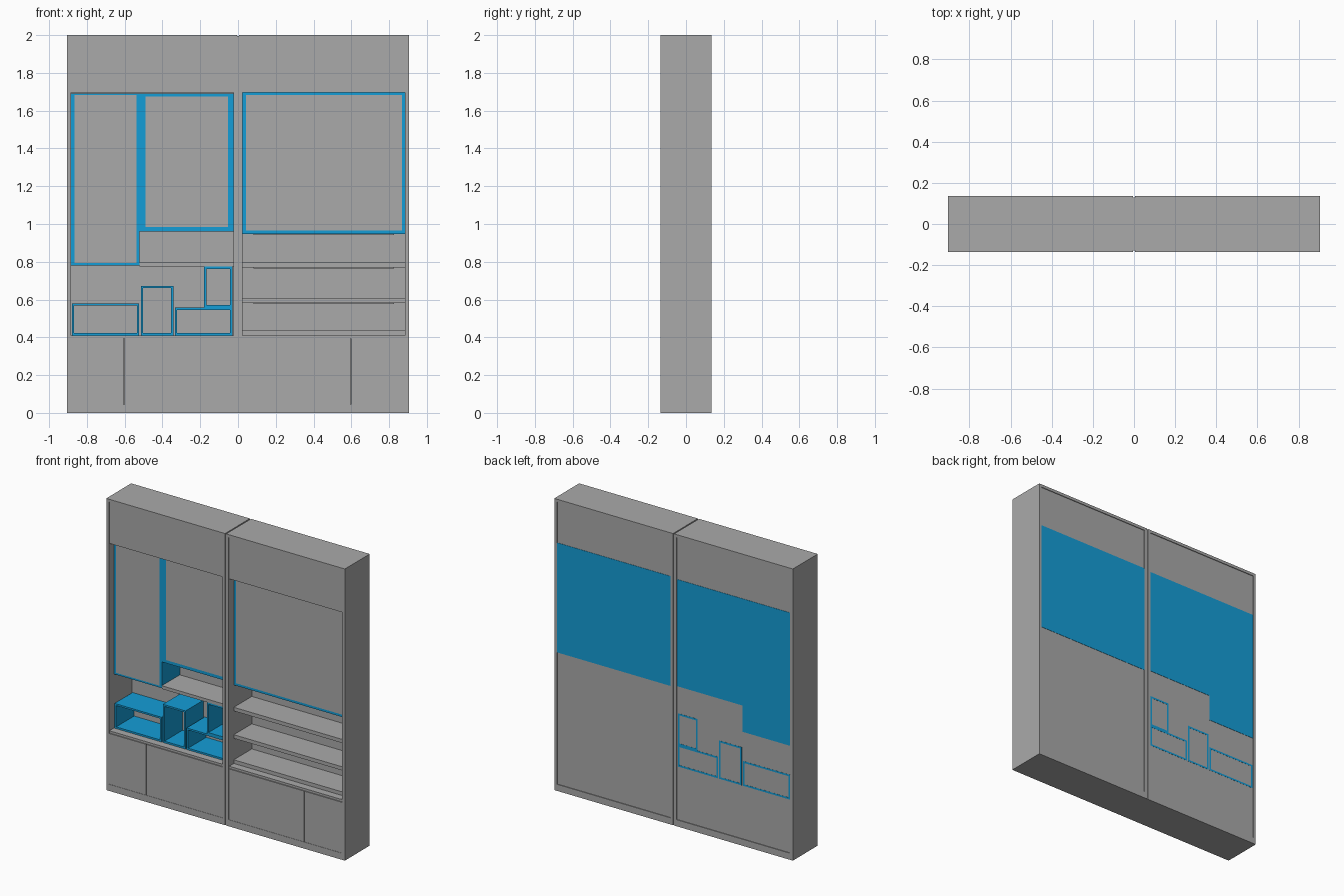
import bpy

cube = bpy.data.objects.get("Cube")
if cube:
    bpy.data.objects.remove(cube, do_unlink=True)


def material(name, colour):
    m = bpy.data.materials.new(name)
    m.use_nodes = True
    m.diffuse_color = (*colour, 1)
    m.node_tree.nodes["Principled BSDF"].inputs["Base Color"].default_value = (*colour, 1)
    return m


GREY = material("grey_board", (0.4, 0.4, 0.4))
BLUE = material("blue_board", (0.007, 0.34, 0.68))

FRONT, BACK = -0.135, 0.135
TALL, SIDE, PLINTH = 2.0, 0.02, 0.045
RECESS = 0.005
NICHE = -0.08      # front plane of the recessed units
REAR = BACK - RECESS


def box(name, x, y, z, mat=GREY):
    """Box spanning the given (low, high) ranges."""
    verts = [(a, b, c) for a in x for b in y for c in z]
    faces = [(0, 1, 3, 2), (4, 6, 7, 5), (0, 4, 5, 1),
             (2, 3, 7, 6), (0, 2, 6, 4), (1, 5, 7, 3)]
    mesh = bpy.data.meshes.new(name)
    mesh.from_pydata(verts, [], faces)
    mesh.materials.append(mat)
    ob = bpy.data.objects.new(name, mesh)
    bpy.context.collection.objects.link(ob)
    return ob


def ring(name, x, y, z, wall, mat, floor=None):
    """Open rectangular tube running front to back, made of four boards."""
    floor = floor or wall
    box(name + "_bottom", x, y, (z[0], z[0] + floor), mat)
    box(name + "_top", x, y, (z[1] - wall, z[1]), mat)
    inner = (z[0] + floor, z[1] - wall)
    box(name + "_right", (x[0], x[0] + wall), y, inner, mat)
    box(name + "_left", (x[1] - wall, x[1]), y, inner, mat)


# Two carcasses with back, header, counter and doors
for side, x, split in (("right", (-0.905, -0.004), -0.603), ("left", (0.004, 0.905), 0.597)):
    inside = (x[0] + SIDE, x[1] - SIDE)
    ring(side + "_carcass", x, (FRONT, BACK), (0, TALL), SIDE, GREY, PLINTH)
    box(side + "_back_panel", inside, (REAR - 0.015, REAR), (PLINTH, TALL - SIDE))
    box(side + "_header_panel", inside, (FRONT + RECESS, FRONT + 0.025), (1.695, TALL - SIDE))
    box(side + "_header_floor", inside, (FRONT + 0.025, REAR - 0.015), (1.695, 1.715))
    box(side + "_counter", inside, (FRONT + RECESS, REAR - 0.015), (0.395, 0.41))
    for leaf, span in (("a", (inside[0], split - 0.002)), ("b", (split + 0.002, inside[1]))):
        box(f"{side}_door_{leaf}", span, (FRONT + 0.002, FRONT + 0.02), (PLINTH, 0.393))

# Filler strip between the carcasses
box("centre_strip", (-0.004, 0.004), (FRONT + RECESS, REAR), (0, TALL - RECESS))

# Large closed units: blue body with a grey front plate
units = (
    ("tall_unit", (-0.885, -0.522), (0.78, 1.692), (-0.866, -0.538), (0.794, 1.684)),
    ("wide_unit", (-0.522, -0.024), (0.96, 1.692), (-0.49, -0.054), (0.983, 1.676)),
    ("screen_unit", (0.024, 0.885), (0.948, 1.7), (0.042, 0.868), (0.966, 1.684)),
)
for name, x, z, px, pz in units:
    box(name + "_body", x, (NICHE, REAR + 0.002), z, BLUE)
    box(name + "_front", px, (NICHE - 0.003, NICHE + 0.001), pz)

# Small open display boxes
cubbies = (
    ((-0.88, -0.523), (0.41, 0.58)),
    ((-0.514, -0.342), (0.41, 0.672)),
    ((-0.334, -0.03), (0.41, 0.558)),
    ((-0.18, -0.03), (0.558, 0.775)),
)
for i, (x, z) in enumerate(cubbies, 1):
    ring(f"display_box_{i}", x, (NICHE, REAR + 0.001), z, 0.012, BLUE)

# Shelves
box("right_shelf", (-0.522, -0.024), (NICHE, REAR - 0.01), (0.775, 0.797))
for i, top in enumerate((0.795, 0.607, 0.435), 1):
    box(f"left_shelf_{i}", (0.024, 0.885), (NICHE, REAR - 0.01), (top - 0.025, top))

# Slim light bars under the boards
for i, z in enumerate((0.948, 0.77, 0.582), 1):
    box(f"light_bar_{i}", (0.083, 0.825), (-0.05, -0.035), (z - 0.005, z))
